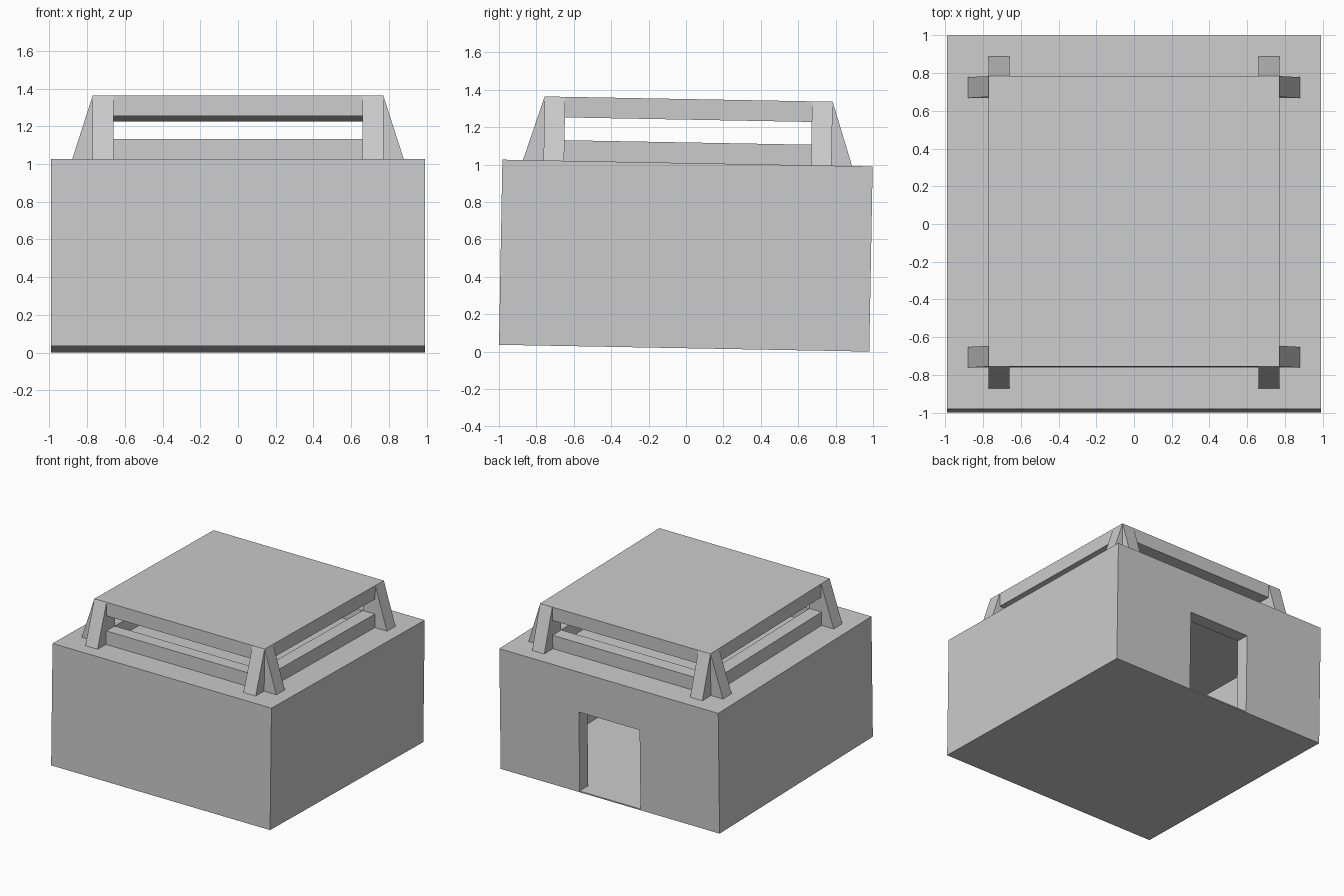
import bpy, bmesh
from mathutils import Matrix

if "Cube" in bpy.data.objects:
    bpy.data.objects.remove(bpy.data.objects["Cube"])

TILT = Matrix.Translation((0, -0.01, 0.018)) @ Matrix.Rotation(-0.0183, 4, 'X')
T = 0.11                       # common wall, beam and post thickness
BASE, TOP = 0.99, 1.332        # top of the walls, top of the roof
R = 0.77                       # half width of the roof


def prism(name, profile, y0, y1, matrix=Matrix()):
    """Extrude an x-z profile from y0 to y1."""
    bm = bmesh.new()
    face = bm.faces.new([bm.verts.new((x, y0, z)) for x, z in profile])
    ext = bmesh.ops.extrude_face_region(bm, geom=[face])
    verts = [v for v in ext["geom"] if isinstance(v, bmesh.types.BMVert)]
    bmesh.ops.translate(bm, verts=verts, vec=(0, y1 - y0, 0))
    bm.transform(TILT @ matrix)
    bmesh.ops.recalc_face_normals(bm, faces=bm.faces)
    mesh = bpy.data.meshes.new(name)
    bm.to_mesh(mesh)
    bm.free()
    obj = bpy.data.objects.new(name, mesh)
    bpy.context.collection.objects.link(obj)
    return obj


def box(name, x0, x1, y0, y1, z0, z1, matrix=Matrix()):
    return prism(name, [(x0, z0), (x1, z0), (x1, z1), (x0, z1)], y0, y1, matrix)


def cut(target, cutter):
    mod = target.modifiers.new("cut", 'BOOLEAN')
    mod.operation = 'DIFFERENCE'
    mod.solver = 'EXACT'
    mod.object = cutter
    bpy.context.view_layer.objects.active = target
    bpy.ops.object.modifier_apply(modifier=mod.name)
    bpy.data.objects.remove(cutter)


# Hollow room with a doorway in the back wall
room = box("room", -0.99, 0.99, -0.99, 0.99, 0, BASE)
cut(room, box("room_space", -0.88, 0.88, -0.88, 0.88, 0.01, 0.88))
cut(room, box("doorway", -0.275, 0.275, 0.8, 1.1, 0.01, 0.66))

# Raised roof slab
box("roof", -R, R, -R, R, TOP - T, TOP)

# Four sides: low parapet, corner post and a tapered buttress at each end
for i in range(4):
    turn = Matrix.Rotation(i * 1.5707963, 4, 'Z')
    box(f"parapet_{i}", R - T, R, -R + T, R - T, BASE, BASE + T, turn)
    box(f"post_{i}", R - T, R, R - T, R, BASE, TOP - T, turn)
    for side in (-1, 1):
        prism(f"buttress_{i}_{'a' if side < 0 else 'b'}",
              [(R, BASE), (R + T, BASE), (R, TOP)], side * (R - T), side * R, turn)
